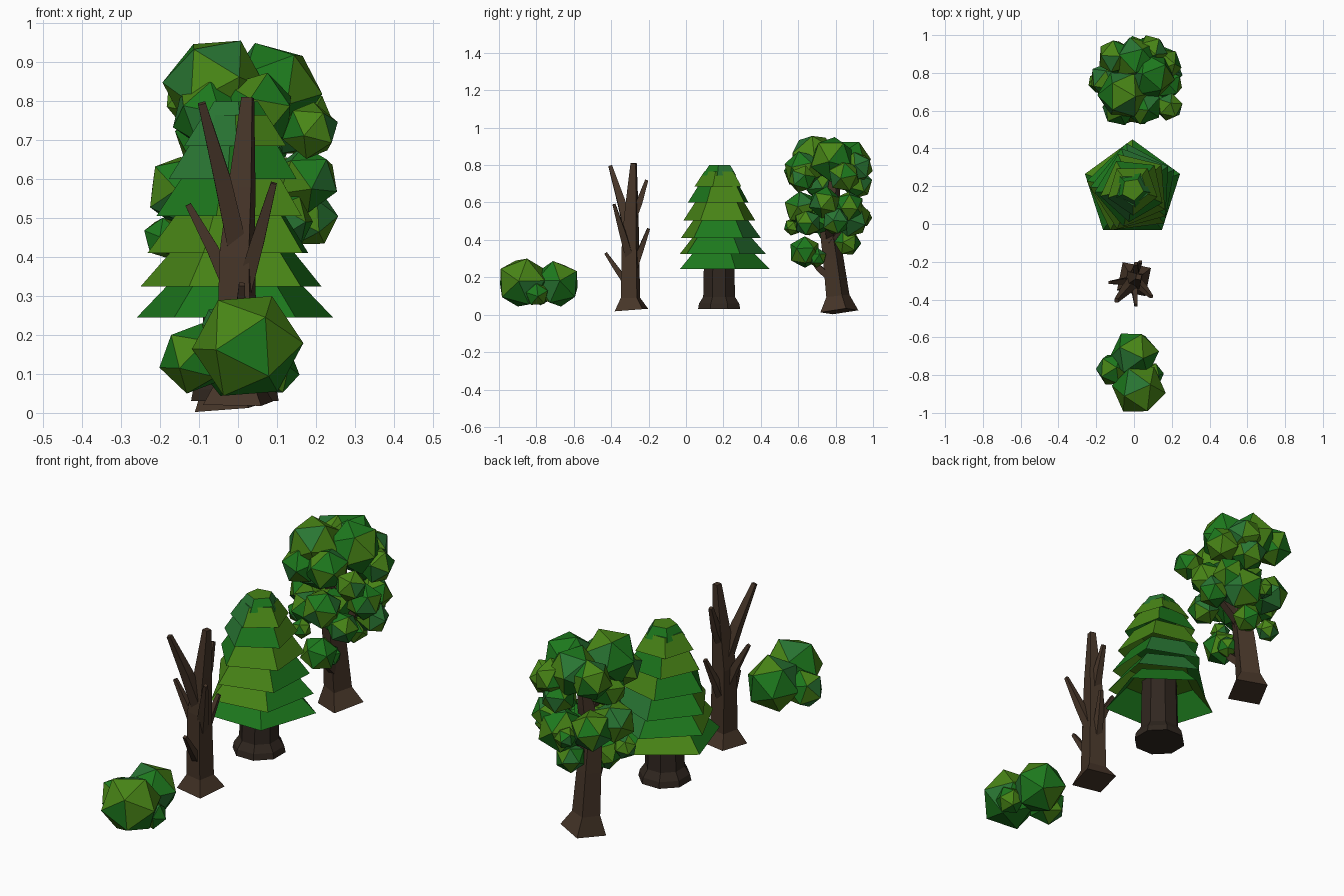
import bpy, bmesh, math, random
from mathutils import Vector, Matrix, Euler

random.seed(4)
TAU = 2 * math.pi


def material(name, rgb):
    m = bpy.data.materials.new(name)
    m.diffuse_color = (*rgb, 1)
    return m


GREENS = [material("leaf_olive", (0.065, 0.235, 0.008)),
          material("leaf_green", (0.012, 0.19, 0.012)),
          material("leaf_cool", (0.022, 0.18, 0.033))]
BARK = material("bark", (0.06, 0.035, 0.021))
DARK_BARK = material("dark_bark", (0.03, 0.02, 0.014))


def finish(bm, name, mats):
    me = bpy.data.meshes.new(name)
    for m in mats:
        me.materials.append(m)
    for f in bm.faces:
        f.material_index = random.choice((0, 0, 1, 1, 2)) % len(mats)
    bm.to_mesh(me)
    bm.free()
    bpy.context.collection.objects.link(bpy.data.objects.new(name, me))


def limb(bm, path, sides=4, turn=0.0):
    """Tapered tube through (x, y, z, radius) points."""
    pts = [Vector(p[:3]) for p in path]
    rings = []
    for i, p in enumerate(pts):
        d = (pts[min(i + 1, len(pts) - 1)] - pts[max(i - 1, 0)]).normalized()
        u = Vector((0, 1, 0)).cross(d).normalized()
        v = d.cross(u)
        rings.append([bm.verts.new(p + path[i][3] * (
            u * math.cos(TAU * (k + .5) / sides + turn) +
            v * math.sin(TAU * (k + .5) / sides + turn))) for k in range(sides)])
    for a, b in zip(rings, rings[1:]):
        for k in range(sides):
            j = (k + 1) % sides
            bm.faces.new((a[k], a[j], b[j], b[k]))
    bm.faces.new(rings[0][::-1])
    bm.faces.new(rings[-1])


def blobs(name, items):
    """Clump of randomly turned icosahedra (x, y, z, radius)."""
    bm = bmesh.new()
    for x, y, z, r in items:
        rot = Euler([random.uniform(0, TAU) for _ in range(3)]).to_matrix().to_4x4()
        bmesh.ops.create_icosphere(bm, subdivisions=1, radius=r * 1.12,
                                   matrix=Matrix.Translation((x, y, z)) @ rot)
    finish(bm, name, GREENS)


# Bush
blobs("bush", [(.025, -.875, .172, .129), (.002, -.69, .165, .118),
               (-.112, -.77, .14, .083), (.09, -.80, .11, .062)])

# Bare tree: trunk and branches
bm = bmesh.new()
limb(bm, [(0, -.292, .025, .108), (0, -.297, .09, .062), (-.003, -.297, .4, .055),
          (.01, -.29, .58, .042), (.025, -.28, .81, .02)], turn=-.2)
for path in [
    [(0, -.30, .42, .036), (-.04, -.345, .6, .03), (-.093, -.405, .795, .014)],
    [(0, -.29, .50, .028), (.01, -.25, .6, .024), (.01, -.21, .72, .012)],
    [(.01, -.30, .30, .03), (.05, -.34, .44, .024), (.092, -.385, .59, .011)],
    [(-.01, -.30, .30, .028), (-.065, -.305, .42, .022), (-.128, -.31, .535, .011)],
    [(-.01, -.29, .22, .028), (.01, -.245, .34, .022), (.035, -.20, .46, .011)],
    [(0, -.31, .16, .026), (.005, -.365, .235, .02), (.01, -.43, .33, .011)],
]:
    limb(bm, path)
finish(bm, "bare_tree", [BARK])

# Conifer trunk
bm = bmesh.new()
cx, cy = -.008, .177
limb(bm, [(cx, cy, .03, .122), (cx, cy, .06, .116), (cx, cy, .095, .092),
          (cx, cy, .36, .086)], sides=8)
finish(bm, "conifer_trunk", [DARK_BARK])

# Conifer foliage: twisting stack of five-sided skirts, hollow below
bm = bmesh.new()
tiers = [(.245, .265), (.325, .246), (.41, .225), (.505, .202),
         (.60, .174), (.685, .138), (.745, .096), (.80, 0)]
for i, ((z, r), (z2, _)) in enumerate(zip(tiers, tiers[1:])):
    top = min(z2 + .02, .80)
    lo, hi = ([bm.verts.new((cx + q * math.cos(a), cy + .006 + q * math.sin(a), h))
               for a in [math.pi / 2 + i * .13 + TAU * k / 5 for k in range(5)]]
              for q, h in ((r, z), (r * .62, top)))
    for k in range(5):
        j = (k + 1) % 5
        bm.faces.new((lo[k], lo[j], hi[j], hi[k]))
    bm.faces.new(hi)
finish(bm, "conifer_foliage", GREENS)

# Leafy tree: leaning trunk and branches
bm = bmesh.new()
limb(bm, [(-.01, .82, .018, .108), (-.02, .812, .1, .066), (-.018, .787, .3, .058),
          (-.015, .765, .45, .052), (0, .785, .62, .04), (.01, .8, .78, .025)], turn=-.45)
for path in [
    [(-.015, .80, .17, .028), (-.005, .71, .25, .023), (0, .64, .34, .014)],
    [(0, .77, .42, .03), (-.08, .77, .5, .024), (-.15, .76, .57, .015)],
    [(0, .77, .42, .03), (.09, .76, .5, .024), (.17, .75, .59, .015)],
    [(0, .78, .38, .03), (.03, .83, .45, .024), (.06, .87, .51, .015)],
    [(0, .77, .55, .03), (-.03, .73, .68, .024), (-.05, .70, .82, .015)],
]:
    limb(bm, path)
finish(bm, "leafy_trunk", [BARK])

# Leafy tree crown
blobs("leafy_crown", [
    (-.06, .685, .84, .12), (.09, .785, .83, .115), (.01, .87, .82, .11),
    (.09, .915, .785, .08), (.185, .62, .725, .068), (-.08, .61, .765, .083),
    (-.10, .885, .81, .088), (.05, .625, .775, .093), (.06, .915, .70, .075),
    (.165, .845, .74, .08), (-.07, .72, .70, .085)])
blobs("leafy_middle", [
    (-.14, .76, .57, .09), (.175, .74, .60, .078), (.03, .615, .57, .085),
    (0, .73, .53, .095), (.07, .88, .52, .1), (0, .945, .52, .046),
    (.18, .80, .50, .07), (-.19, .75, .45, .05), (.03, .865, .385, .065),
    (-.05, .57, .47, .043), (-.09, .87, .55, .088), (.12, .65, .49, .068),
    (-.08, .66, .53, .075), (.14, .87, .58, .075)])
blobs("leafy_low_tuft", [(0, .635, .335, .078), (.015, .70, .305, .048)])
